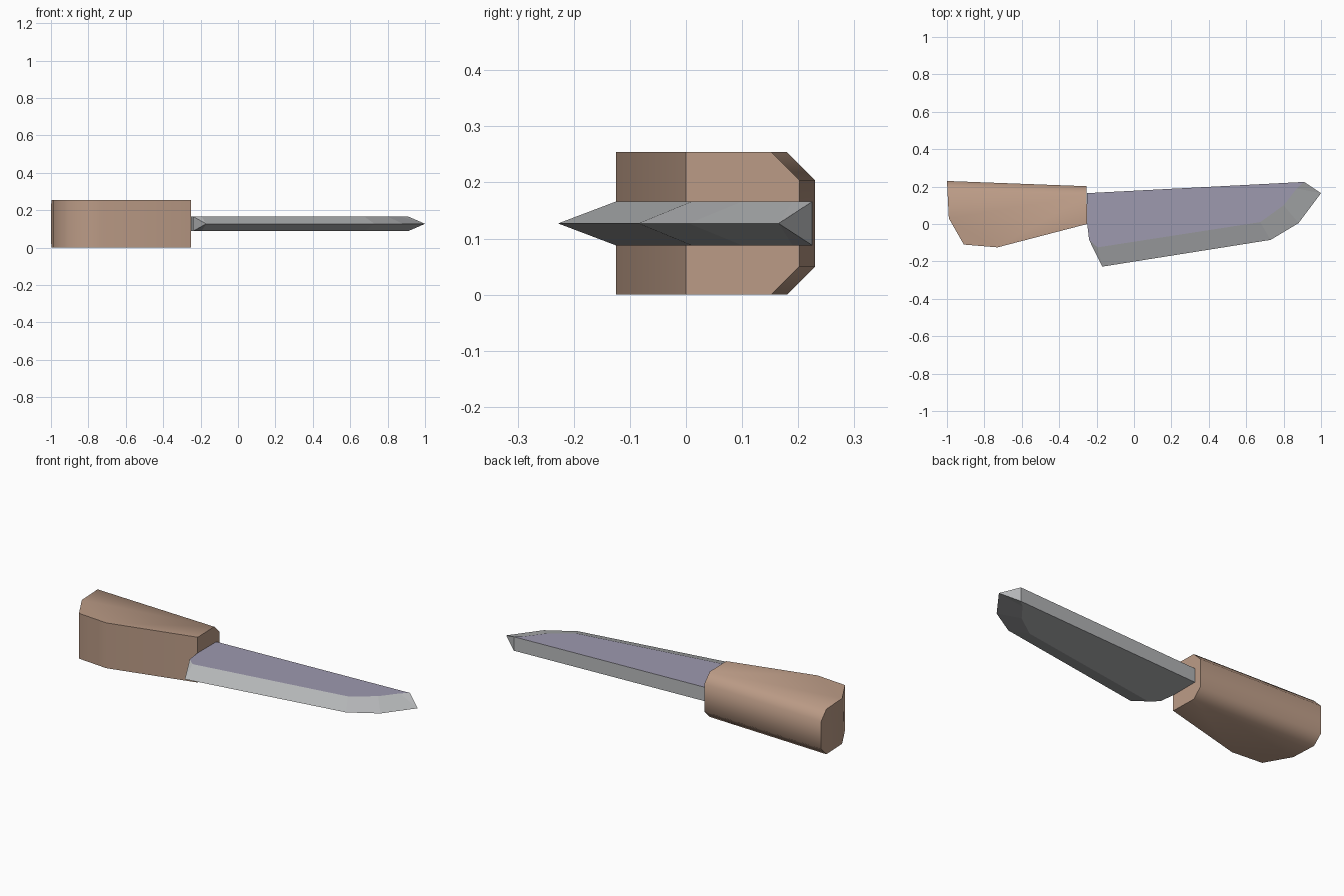
import bpy
import bmesh
import math

cube = bpy.data.objects.get("Cube")
if cube:
    bpy.data.objects.remove(cube, do_unlink=True)

HEIGHT = 0.254
MID = HEIGHT / 2
HALF_BLADE = 0.039


def material(name, rgb):
    mat = bpy.data.materials.new(name)
    mat.use_nodes = True
    color = (*rgb, 1)
    mat.diffuse_color = color
    mat.node_tree.nodes["Principled BSDF"].inputs["Base Color"].default_value = color
    return mat


def finish(bm, name, materials):
    bmesh.ops.recalc_face_normals(bm, faces=bm.faces)
    mesh = bpy.data.meshes.new(name)
    bm.to_mesh(mesh)
    bm.free()
    obj = bpy.data.objects.new(name, mesh)
    bpy.context.collection.objects.link(obj)
    for mat in materials:
        mesh.materials.append(mat)
    return obj


wood = material("warm_brown", (0.50, 0.33, 0.24))
steel = material("light_steel", (0.48, 0.49, 0.50))
flat_steel = material("lavender_steel", (0.34, 0.32, 0.43))

# Handle: extruded outline with the two long back edges chamfered
outline = [(-1, 0.23), (-0.99, 0.03), (-0.91, -0.11), (-0.73, -0.125),
           (-0.25, 0), (-0.255, 0.202)]
bm = bmesh.new()
base = bm.faces.new([bm.verts.new((x, y, 0)) for x, y in outline])
top = bmesh.ops.extrude_face_region(bm, geom=[base], use_keep_orig=True)["geom"]
bmesh.ops.translate(bm, vec=(0, 0, HEIGHT),
                    verts=[v for v in top if isinstance(v, bmesh.types.BMVert)])
back_edges = [e for e in bm.edges
              if all(v.co.y > 0.15 for v in e.verts) and e.calc_length() > 0.5]
bmesh.ops.bevel(bm, geom=back_edges, offset=0.05, offset_type='OFFSET',
                segments=1, affect='EDGES')
handle = finish(bm, "handle", [wood])
bpy.ops.object.select_all(action='DESELECT')
handle.select_set(True)
bpy.context.view_layer.objects.active = handle
bpy.ops.object.shade_smooth_by_angle(angle=math.radians(62))

# Blade: two flat sides joined by a spine and ground down to a central edge
side = [(-0.25, 0.165), (-0.25, 0), (-0.24, -0.085), (-0.195, -0.125),
        (0.675, 0.01), (0.80, 0.10), (0.87, 0.19), (0.91, 0.225)]
cutting_edge = [(-0.17, -0.228), (0.73, -0.085), (0.88, 0.005), (1, 0.165)]
bm = bmesh.new()
edge = [bm.verts.new((x, y, MID)) for x, y in cutting_edge]
upper, lower = ([bm.verts.new((x, y, MID + s * HALF_BLADE)) for x, y in side]
                for s in (1, -1))
for ring in (upper, lower):
    bm.faces.new(ring)
    bm.faces.new((ring[2], ring[3], edge[0]))
    bm.faces.new((ring[6], ring[7], edge[3]))
    for i in range(3):
        bm.faces.new((ring[3 + i], ring[4 + i], edge[i + 1], edge[i]))
for a, b in ((7, 0), (0, 1), (1, 2)):
    bm.faces.new((upper[a], upper[b], lower[b], lower[a]))
bm.faces.new((upper[2], lower[2], edge[0]))
bm.faces.new((upper[7], lower[7], edge[3]))
blade = finish(bm, "blade", [steel, flat_steel])

# Tinted upper flat of the blade
for poly in blade.data.polygons:
    poly.material_index = 1 if poly.normal.z > 0.99 else 0
